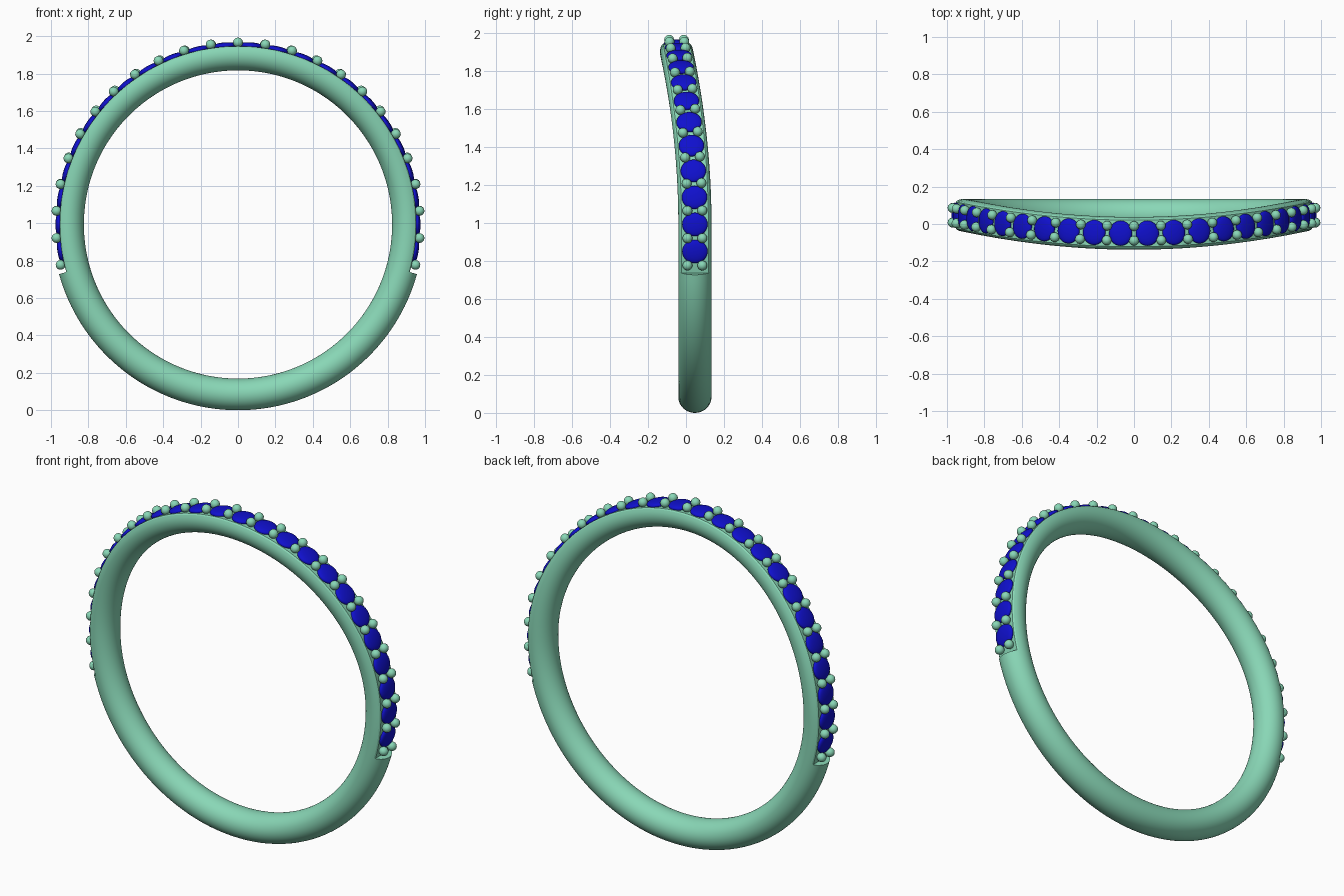
import bpy, bmesh
from math import sin, cos, pi, radians, copysign
from mathutils import Matrix, Vector

if "Cube" in bpy.data.objects:
    bpy.data.objects.remove(bpy.data.objects["Cube"])

CZ = 0.993           # ring centre height
R, RR, RY = 0.9085, 0.0845, 0.0875   # tube centre radius, radial and sideways half sizes
SEAT = 0.953         # flattened radius under the stones
STEP = radians(105.5)
PITCH = radians(8.57)


def sway(t):
    """Sideways drift of the band: forward at the top, back lower down."""
    return 0.047 if abs(t) > pi / 2 else -0.0015 - 0.0485 * cos(2 * t)


def point(t, r, y=0.0):
    return Vector((r * sin(t), sway(t) + y, CZ + r * cos(t)))


def frame(t, r, y=0.0):
    """Local x along the band, y across it, z outward."""
    tan = (point(t + 0.01, R) - point(t - 0.01, R)).normalized()
    out = Vector((sin(t), 0, cos(t)))
    out = (out - tan * out.dot(tan)).normalized()
    side = out.cross(tan)
    m = Matrix((tan, side, out)).transposed().to_4x4()
    m.translation = point(t, r) + side * y
    return m


def material(name, rgb):
    m = bpy.data.materials.new(name)
    m.diffuse_color = (*rgb, 1)
    m.use_nodes = True
    m.node_tree.nodes["Principled BSDF"].inputs["Base Color"].default_value = m.diffuse_color
    return m


def finish(bm, name, mat, angle):
    bmesh.ops.recalc_face_normals(bm, faces=bm.faces[:])
    me = bpy.data.meshes.new(name)
    bm.to_mesh(me)
    bm.free()
    me.materials.append(mat)
    ob = bpy.data.objects.new(name, me)
    bpy.context.collection.objects.link(ob)
    bpy.ops.object.select_all(action='DESELECT')
    ob.select_set(True)
    bpy.context.view_layer.objects.active = ob
    bpy.ops.object.shade_smooth_by_angle(angle=radians(angle))


metal = material("green_metal", (0.25, 0.68, 0.47))
blue = material("blue_stone", (0.005, 0.005, 0.62))

# Band: swept oval, flattened on the outside where the stones sit
bm = bmesh.new()
stations = [(-STEP + 2 * STEP * i / 110, True) for i in range(111)]
stations += [(STEP + (2 * pi - 2 * STEP) * i / 70, False) for i in range(71)]
loops = []
for t, seat in stations:
    a = t if t <= pi else t - 2 * pi
    loop = []
    for k in range(40):
        p = 2 * pi * k / 40
        r = R + RR * cos(p)
        loop.append(bm.verts.new(point(a, min(r, SEAT) if seat else r, RY * sin(p))))
    loops.append(loop)
for i, a in enumerate(loops):
    b = loops[(i + 1) % len(loops)]
    for k in range(40):
        n = (k + 1) % 40
        bm.faces.new((a[k], a[n], b[n], b[k]))
bmesh.ops.remove_doubles(bm, verts=bm.verts[:], dist=1e-5)
finish(bm, "band", metal, 25)

# Stones: 24 flattened ovals along the upper part
bm = bmesh.new()
for k in range(-12, 12):
    new = bmesh.ops.create_uvsphere(bm, u_segments=28, v_segments=16, radius=1)["verts"]
    m = frame((k + 0.5) * PITCH, 0.957)
    for v in new:
        z = copysign(abs(v.co.z) ** 0.8, v.co.z)
        v.co = m @ Vector((v.co.x * 0.062, v.co.y * 0.067, z * 0.019))
finish(bm, "stones", blue, 40)

# Beads: a pair between each two stones
bm = bmesh.new()
for k in range(-12, 13):
    for y in (-0.039, 0.039):
        bmesh.ops.create_uvsphere(bm, u_segments=20, v_segments=12, radius=0.026,
                                  matrix=frame(k * PITCH, 0.973, y))
finish(bm, "beads", metal, 60)
